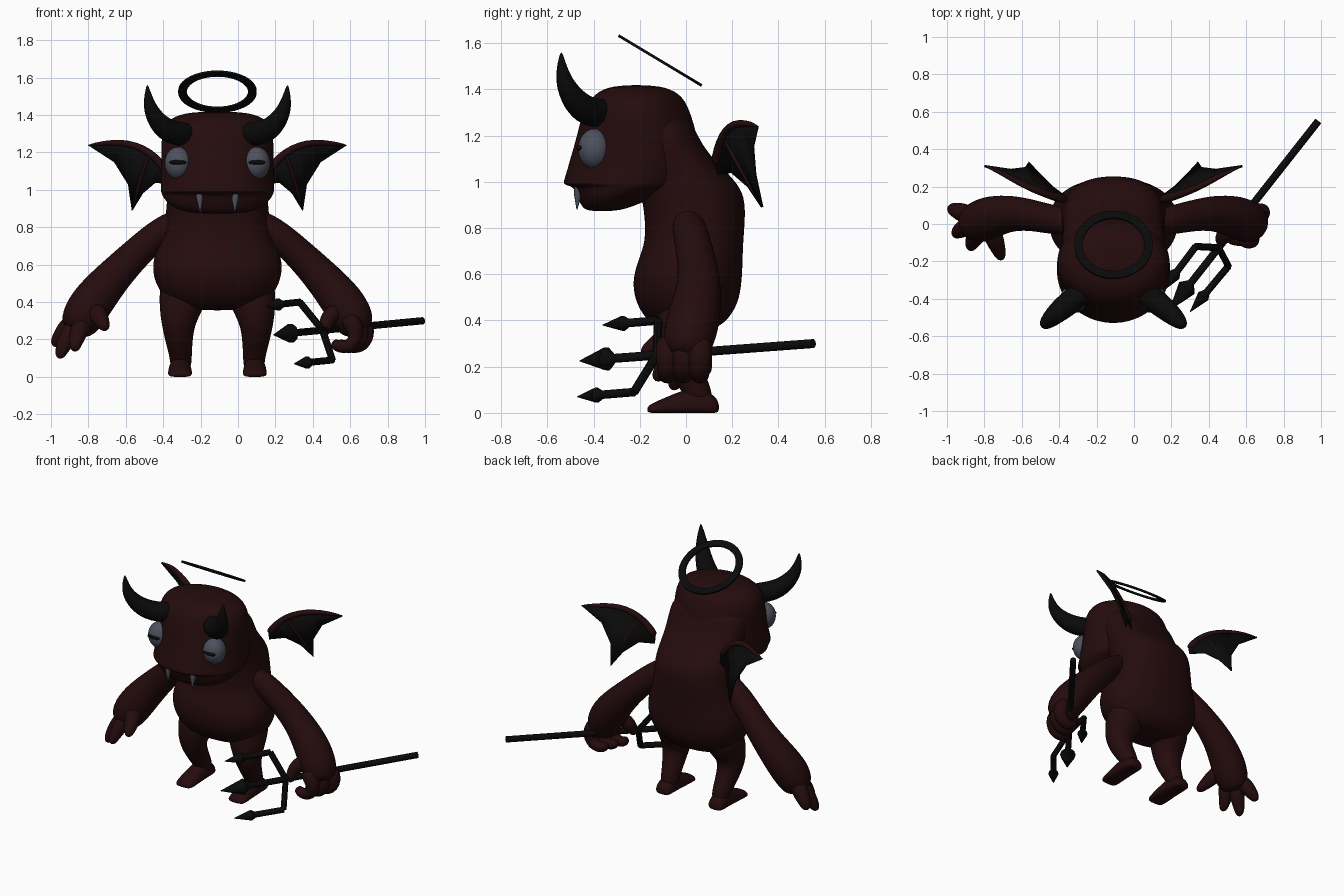
import bpy, bmesh, math
from mathutils import Vector

if "Cube" in bpy.data.objects:
    bpy.data.objects.remove(bpy.data.objects["Cube"])

CX = -0.11  # body centre line


def material(name, rgb):
    m = bpy.data.materials.new(name)
    m.diffuse_color = (*rgb, 1)
    m.use_nodes = True
    m.node_tree.nodes["Principled BSDF"].inputs["Base Color"].default_value = m.diffuse_color
    return m


RED = material("dark_red", (0.018, 0.0035, 0.004))
BLACK = material("black", (0.003, 0.003, 0.003))
GREY = material("eye_grey", (0.075, 0.08, 0.11))


def finish(name, bm, mat, subsurf=0):
    bmesh.ops.remove_doubles(bm, verts=bm.verts, dist=0.0005)
    bmesh.ops.recalc_face_normals(bm, faces=bm.faces)
    me = bpy.data.meshes.new(name)
    bm.to_mesh(me)
    bm.free()
    me.materials.append(mat)
    ob = bpy.data.objects.new(name, me)
    bpy.context.collection.objects.link(ob)
    if subsurf:
        for p in me.polygons:
            p.use_smooth = True
        ob.modifiers.new("smooth", "SUBSURF").levels = subsurf
        ob.modifiers["smooth"].render_levels = subsurf
    else:
        bpy.ops.object.select_all(action="DESELECT")
        ob.select_set(True)
        bpy.context.view_layer.objects.active = ob
        bpy.ops.object.shade_smooth_by_angle(angle=math.radians(40))
    return ob


def skin(name, rings, mat, subsurf):
    bm = bmesh.new()
    rows = [[bm.verts.new(p) for p in r] for r in rings]
    n = len(rows[0])
    for a, b in zip(rows, rows[1:]):
        for i in range(n):
            j = (i + 1) % n
            bm.faces.new((a[i], a[j], b[j], b[i]))
    bm.faces.new(rows[0])
    bm.faces.new(rows[-1])
    return finish(name, bm, mat, subsurf)


def tube(name, pts, mat, sides=10, subsurf=2):
    """Round limb through points (x, y, z, radius)."""
    P = [Vector(p[:3]) for p in pts]
    rings, nrm = [], None
    for i, p in enumerate(P):
        t = (P[min(i + 1, len(P) - 1)] - P[max(i - 1, 0)]).normalized()
        nrm = t.orthogonal() if nrm is None else nrm - t * nrm.dot(t)
        nrm.normalize()
        bi = t.cross(nrm)
        angs = [2 * math.pi * k / sides for k in range(sides)]
        rings.append([p + pts[i][3] * (nrm * math.cos(a) + bi * math.sin(a)) for a in angs])
    return skin(name, rings, mat, subsurf)


def loft(name, rows, power, mat, sides=20):
    """Stacked rounded rings (z, front y, back y, half width)."""
    rings = []
    for z, f, b, rx in rows:
        ring = []
        for k in range(sides):
            a = 2 * math.pi * k / sides
            c, s = math.cos(a), math.sin(a)
            ring.append((CX + rx * math.copysign(abs(c) ** (2 / power), c),
                         (f + b) / 2 + (b - f) / 2 * math.copysign(abs(s) ** (2 / power), s), z))
        rings.append(ring)
    return skin(name, rings, mat, 2)


def ball(name, loc, scale, mat):
    bm = bmesh.new()
    bmesh.ops.create_uvsphere(bm, u_segments=24, v_segments=16, radius=1)
    for v in bm.verts:
        v.co = Vector([v.co[i] * scale[i] + loc[i] for i in range(3)])
    return finish(name, bm, mat)


def side(pts, s):
    return [(CX + s * p[0], *p[1:]) for p in pts]


# Torso and head
loft("torso", [(0.355, -0.08, 0.1, 0.14), (0.385, -0.16, 0.17, 0.25), (0.47, -0.22, 0.23, 0.325),
               (0.57, -0.237, 0.245, 0.355), (0.66, -0.21, 0.248, 0.34), (0.74, -0.178, 0.25, 0.3),
               (0.85, -0.18, 0.26, 0.28), (0.96, -0.2, 0.255, 0.272), (1.04, -0.22, 0.18, 0.27),
               (1.12, -0.24, 0.1, 0.275), (1.2, -0.24, 0.05, 0.28), (1.32, -0.24, 0.0, 0.24)], 2.3, RED)
loft("head", [(0.872, -0.43, -0.3, 0.12), (0.895, -0.455, -0.22, 0.23), (0.95, -0.48, -0.1, 0.29),
              (0.98, -0.49, 0.0, 0.303), (0.988, -0.54, 0.02, 0.306), (1.01, -0.53, 0.05, 0.308),
              (1.1, -0.505, 0.07, 0.306), (1.2, -0.475, 0.052, 0.305), (1.31, -0.45, 0.02, 0.303),
              (1.385, -0.4, -0.02, 0.265), (1.42, -0.31, -0.12, 0.14)], 2.0, RED)

# Tilted halo ring
bm = bmesh.new()
N, tilt = 40, math.radians(31)
prof = [(0.21, -0.006), (0.21, 0.006), (0.165, 0.006), (0.165, -0.006)]
rows = []
for k in range(N):
    a = 2 * math.pi * k / N
    row = []
    for r, h in prof:
        y = r * math.sin(a)
        row.append(bm.verts.new((CX + r * math.cos(a), -0.112 + y * math.cos(tilt) + h * math.sin(tilt),
                                 1.525 - y * math.sin(tilt) + h * math.cos(tilt))))
    rows.append(row)
for k in range(N):
    a, b = rows[k], rows[(k + 1) % N]
    for i in range(4):
        bm.faces.new((a[i], a[(i + 1) % 4], b[(i + 1) % 4], b[i]))
finish("halo", bm, BLACK)

ARM = [(0.16, 0, 0.87, 0.055), (0.29, 0.015, 0.79, 0.08), (0.42, 0.045, 0.675, 0.085),
       (0.54, 0.06, 0.555, 0.098), (0.65, 0.04, 0.43, 0.118), (0.72, 0.01, 0.325, 0.122),
       (0.77, 0, 0.23, 0.085)]
WING_TOP = [(0.25, 0.13, 1.07), (0.3, 0.14, 1.14), (0.36, 0.16, 1.2), (0.44, 0.19, 1.24),
            (0.52, 0.23, 1.255), (0.61, 0.28, 1.25), (0.69, 0.31, 1.24)]
WING_EDGE = [(0.25, 0.14, 1.03), (0.33, 0.2, 1.04), (0.4, 0.27, 0.98), (0.455, 0.33, 0.89),
             (0.475, 0.3, 1.03), (0.55, 0.29, 1.15), (0.69, 0.31, 1.24)]

for s, tag in ((-1, "left"), (1, "right")):
    # Face: eyes, pupils, fangs, horns
    ball("eye_" + tag, (CX + s * 0.208, -0.395, 1.142), (0.075, 0.073, 0.088), GREY)
    ball("pupil_" + tag, (CX + s * 0.212, -0.459, 1.147), (0.046, 0.016, 0.013), BLACK)
    tube("fang_" + tag, side([(0.095, -0.46, 1.0, 0.022), (0.095, -0.468, 0.95, 0.018),
                              (0.092, -0.472, 0.88, 0.002)], s), GREY, 10, 0)
    tube("horn_" + tag, side([(0.13, -0.32, 1.3, 0.06), (0.2, -0.395, 1.295, 0.07), (0.28, -0.455, 1.32, 0.066),
                              (0.34, -0.51, 1.39, 0.05), (0.37, -0.538, 1.47, 0.032),
                              (0.375, -0.54, 1.565, 0.004)], s), BLACK)
    # Arms and legs
    tube("arm_" + tag, side(ARM, s), RED, 12)
    tube("leg_" + tag, side([(0.17, 0.03, 0.52, 0.14), (0.19, -0.01, 0.4, 0.13), (0.212, -0.045, 0.29, 0.095),
                             (0.205, -0.005, 0.19, 0.075), (0.195, 0.05, 0.1, 0.06),
                             (0.195, 0.07, 0.03, 0.058)], s), RED, 12)
    rings = []
    for y, w, h in ((0.145, 0.045, 0.05), (0.11, 0.06, 0.09), (0.03, 0.062, 0.115),
                    (-0.05, 0.065, 0.085), (-0.13, 0.066, 0.05), (-0.17, 0.055, 0.03)):
        x = CX + s * 0.2
        rings.append([(x - w, y, 0), (x - w, y, h * 0.5), (x - w * 0.6, y, h), (x + w * 0.6, y, h),
                      (x + w, y, h * 0.5), (x + w, y, 0), (x, y, 0)])
    skin("foot_" + tag, rings, RED, 2)
    # Wings: membrane, leading arm, finger bone
    bm = bmesh.new()
    top, low = [[bm.verts.new(p) for p in side(c, s)] for c in (WING_TOP, WING_EDGE)]
    for i in range(6):
        bm.faces.new((top[i], top[i + 1], low[i + 1], low[i]))
    ob = finish("wing_membrane_" + tag, bm, BLACK)
    sol = ob.modifiers.new("thickness", "SOLIDIFY")
    sol.thickness, sol.offset = 0.012, 0
    radii = (0.03, 0.024, 0.022, 0.02, 0.018, 0.014, 0.004)
    tube("wing_arm_" + tag, side([(*p, r) for p, r in zip(WING_TOP, radii)], s), RED, 8, 1)
    tube("wing_bone_" + tag, side([(0.36, 0.16, 1.2, 0.014), (0.41, 0.23, 1.07, 0.014),
                                   (0.455, 0.33, 0.885, 0.004)], s), RED, 8, 1)

# Open left hand
OPEN = [[(0.66, -0.02, 0.37, 0.065), (0.62, -0.12, 0.3, 0.046), (0.595, -0.195, 0.255, 0.025)],
        [(0.71, -0.03, 0.31, 0.065), (0.755, -0.09, 0.21, 0.045), (0.765, -0.135, 0.135, 0.026)],
        [(0.75, 0, 0.29, 0.065), (0.82, -0.03, 0.18, 0.047), (0.85, -0.06, 0.095, 0.026)],
        [(0.76, 0.04, 0.31, 0.065), (0.84, 0.075, 0.22, 0.047), (0.878, 0.085, 0.16, 0.026)]]
for i, f in enumerate(OPEN):
    tube(f"left_finger_{i}", side(f, -1), RED)

# Right fist curled round the shaft
for i, k in enumerate((-0.08, -0.01, 0.06)):
    dx = k * 0.4
    f = [(0.72, k, 0.33, 0.06), (0.785, k, 0.24, 0.052), (0.755, k, 0.165, 0.046),
         (0.68, k, 0.155, 0.038), (0.645, k, 0.19, 0.028)]
    tube(f"right_finger_{i}", side([(p[0] + dx, *p[1:]) for p in f], 1), RED)
tube("right_thumb", side([(0.66, -0.02, 0.37, 0.06), (0.57, -0.07, 0.3, 0.045),
                          (0.58, -0.11, 0.22, 0.026)], 1), RED)

# Trident
END, TIP = Vector((0.985, 0.55, 0.3)), Vector((0.19, -0.46, 0.225))


def spear(name, a, b, r, head, head_r):
    """Bar from a to b ending in an arrow head."""
    d = (b - a).normalized()
    pts = [(*a, r), (*(b - d * head * 1.25), r), (*(b - d * head), head_r), (*b, 0.002)]
    tube(name, pts, BLACK, 10, 0)


spear("trident_shaft", END, TIP, 0.02, 0.15, 0.052)
join = END.lerp(TIP, 0.67)
for i, (corner, tip) in enumerate((((0.33, -0.12, 0.4), (0.15, -0.36, 0.38)),
                                   ((0.505, -0.225, 0.09), (0.3, -0.47, 0.07)))):
    corner, tip = Vector(corner), Vector(tip)
    tube(f"trident_crossbar_{i}", [(*join, 0.019), (*corner, 0.019)], BLACK, 8, 0)
    spear(f"trident_prong_{i}", corner, tip, 0.019, 0.11, 0.034)
